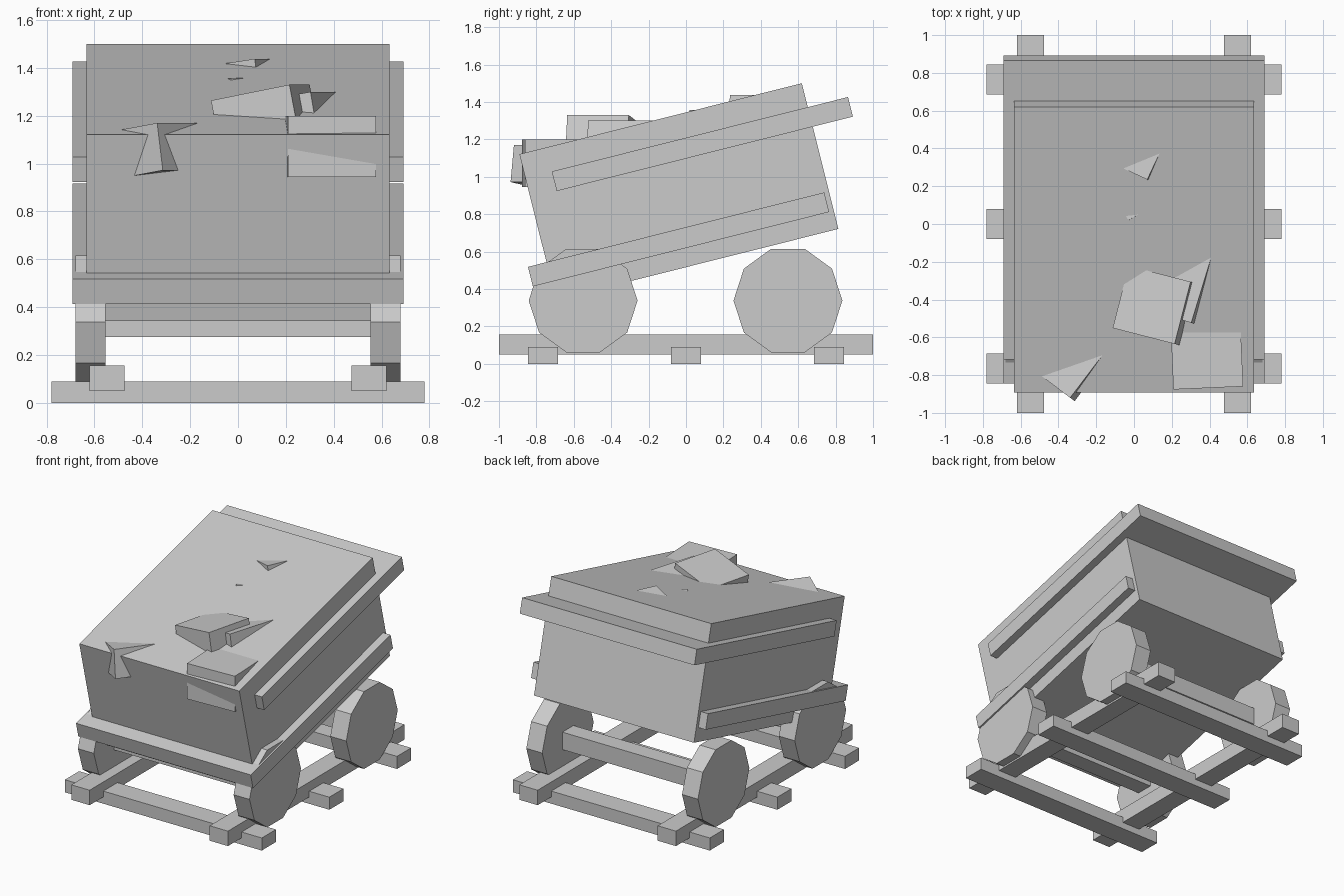
import bpy
import bmesh
from math import radians, sin, cos
from mathutils import Matrix, Vector

if "Cube" in bpy.data.objects:
    bpy.data.objects.remove(bpy.data.objects["Cube"])

TILT = radians(14.1)   # the tub tips forward


def add_object(name, bm, matrix=Matrix()):
    mesh = bpy.data.meshes.new(name)
    bm.to_mesh(mesh)
    bm.free()
    obj = bpy.data.objects.new(name, mesh)
    bpy.context.collection.objects.link(obj)
    obj.matrix_world = matrix
    return obj


def box(name, center, size, tilt=0.0):
    bm = bmesh.new()
    bmesh.ops.create_cube(bm, size=1, matrix=Matrix.Diagonal((*size, 1)))
    return add_object(name, bm, Matrix.Translation(center) @ Matrix.Rotation(tilt, 4, 'X'))


def wheel(name, center, radius, width):
    bm = bmesh.new()
    bmesh.ops.create_cone(bm, cap_ends=True, segments=10, radius1=radius, radius2=radius,
                          depth=width, matrix=Matrix.Rotation(radians(90), 4, 'Y'))
    # turn the decagon so it rests on a flat
    on_axis = any(abs(v.co.z) < 1e-4 for v in bm.verts)
    if not on_axis:
        bmesh.ops.rotate(bm, verts=bm.verts, matrix=Matrix.Rotation(radians(18), 3, 'X'))
    return add_object(name, bm, Matrix.Translation(center))


def rock(name, corner, heading, lean, size):
    """Block placed by its top front right corner; it leans up to its right."""
    h, t = radians(heading), radians(lean)
    v = Vector((sin(h), cos(h), 0))
    u = Vector((cos(t) * cos(h), -cos(t) * sin(h), sin(t)))
    n = u.cross(v)
    w, d, k = size
    center = Vector(corner) - u * w / 2 + v * d / 2 - n * k / 2
    matrix = Matrix((u, v, n)).transposed().to_4x4()
    matrix.translation = center
    bm = bmesh.new()
    bmesh.ops.create_cube(bm, size=1, matrix=Matrix.Diagonal((*size, 1)))
    return add_object(name, bm, matrix)


# Track
for i, y in enumerate((-0.765, 0, 0.765)):
    box(f"sleeper_{i + 1}", (0, y, 0.045), (1.56, 0.16, 0.09))
for side, x in (("left", -0.548), ("right", 0.548)):
    box(f"rail_{side}", (x, 0, 0.102), (0.145, 2.0, 0.107))

# Wheels and axles
for end, y in (("front", -0.55), ("rear", 0.545)):
    box(f"axle_{end}", (0, y, 0.338), (1.12, 0.125, 0.125))
    for side, s in (("left", -1), ("right", 1)):
        wheel(f"wheel_{end}_{side}", (s * 0.617, y, 0.338), 0.291, 0.126)

# Tilted tub with two bands
box("tub", (0, -0.038, 0.921), (1.268, 1.557, 0.803), TILT)
box("upper_band", (0, 0.0875, 1.175), (1.384, 1.633, 0.108), TILT)
box("lower_band", (0, -0.04, 0.665), (1.384, 1.633, 0.108), TILT)

# Ore blocks poking out of the load
rock("ore_front_right", (0.578, -0.86, 1.2), -2.5, 0, (0.37, 0.35, 0.255))
rock("ore_middle", (0.215, -0.635, 1.33), 14.4, 11, (0.345, 0.34, 0.3))
rock("ore_middle_right", (0.303, -0.523, 1.3), 17, 10, (0.3, 0.37, 0.25))
rock("ore_front_left", (-0.338, -0.92, 1.17), 37.2, 8.5, (0.3, 0.32, 0.2))
rock("ore_back", (0.07, 0.235, 1.438), 25, 8, (0.25, 0.25, 0.2))
rock("ore_small", (-0.03, 0.02, 1.357), 60, 4, (0.15, 0.15, 0.12))
